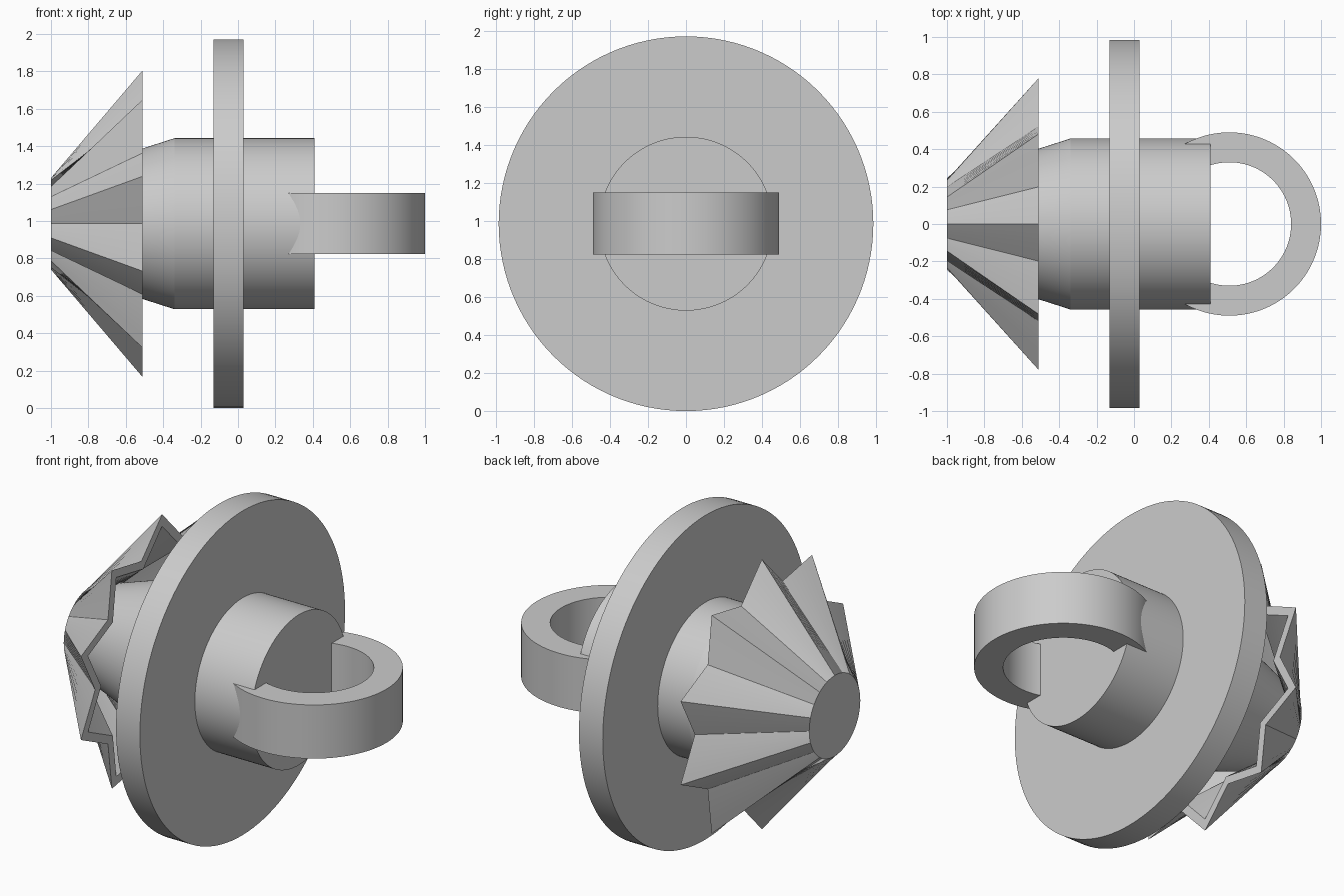
import bpy
import bmesh
import math

AXIS_Z = 0.985
POINTS = 10      # pleats on the flared skirt
STEPS = 6        # subdivisions of each half pleat
TAU = 2 * math.pi

cube = bpy.data.objects.get("Cube")
if cube:
    bpy.data.objects.remove(cube, do_unlink=True)

grey = bpy.data.materials.new("plain grey")
grey.use_nodes = True
colour = (0.6, 0.6, 0.6, 1)
grey.diffuse_color = colour
grey.node_tree.nodes["Principled BSDF"].inputs["Base Color"].default_value = colour


def circle(x, r, n):
    """Ring of points around the x axis, starting at the top."""
    return [(x, r * math.sin(TAU * i / n), r * math.cos(TAU * i / n)) for i in range(n)]


def star(x, tip, valley):
    """Straight-sided star outline around the x axis."""
    corners = circle(x, 1, POINTS * 2)
    corners = [(x, y * r, z * r) for i, (_, y, z) in enumerate(corners)
               for r in [valley if i % 2 else tip]]
    outline = []
    for i, a in enumerate(corners):
        b = corners[(i + 1) % len(corners)]
        for s in range(STEPS):
            t = s / STEPS
            outline.append(tuple(p + (q - p) * t for p, q in zip(a, b)))
    return outline


def loft(name, rings, caps=True, loop=False):
    """Skin a list of equal rings into one object."""
    bm = bmesh.new()
    loops = [[bm.verts.new(p) for p in ring] for ring in rings]
    pairs = list(zip(loops, loops[1:]))
    if loop:
        pairs.append((loops[-1], loops[0]))
    for a, b in pairs:
        n = len(a)
        for i in range(n):
            j = (i + 1) % n
            bm.faces.new((a[i], a[j], b[j], b[i]))
    if caps and not loop:
        bm.faces.new(loops[0])
        bm.faces.new(loops[-1])
    bmesh.ops.recalc_face_normals(bm, faces=bm.faces)
    mesh = bpy.data.meshes.new(name)
    bm.to_mesh(mesh)
    bm.free()
    mesh.materials.append(grey)
    obj = bpy.data.objects.new(name, mesh)
    obj.location.z = AXIS_Z
    bpy.context.collection.objects.link(obj)
    bpy.ops.object.select_all(action='DESELECT')
    obj.select_set(True)
    bpy.context.view_layer.objects.active = obj
    bpy.ops.object.shade_smooth_by_angle(angle=math.radians(17))
    return obj


# Round body with a tapering nose
N = POINTS * 2 * STEPS
loft("body", [circle(-1, 0.245, N), circle(-0.34, 0.457, N), circle(0.41, 0.457, N)])

# Large flange disc
loft("flange", [circle(-0.13, 0.985, N), circle(0.03, 0.985, N)])

# Pleated hollow skirt flaring from the nose
loft("pleated_skirt", [
    circle(-1, 0.245, N),
    star(-0.51, 0.82, 0.643),
    star(-0.51, 0.748, 0.586),
    circle(-0.98, 0.19, N),
], loop=True)

# Upright-walled ring handle, partly sunk in the body
CENTRE, HALF = 0.51, 0.163


def flat_circle(r, z):
    return [(CENTRE + y, w, z) for _, y, w in circle(0, r, N)]


loft("ring_handle", [flat_circle(0.49, -HALF), flat_circle(0.49, HALF),
                     flat_circle(0.33, HALF), flat_circle(0.33, -HALF)], loop=True)
